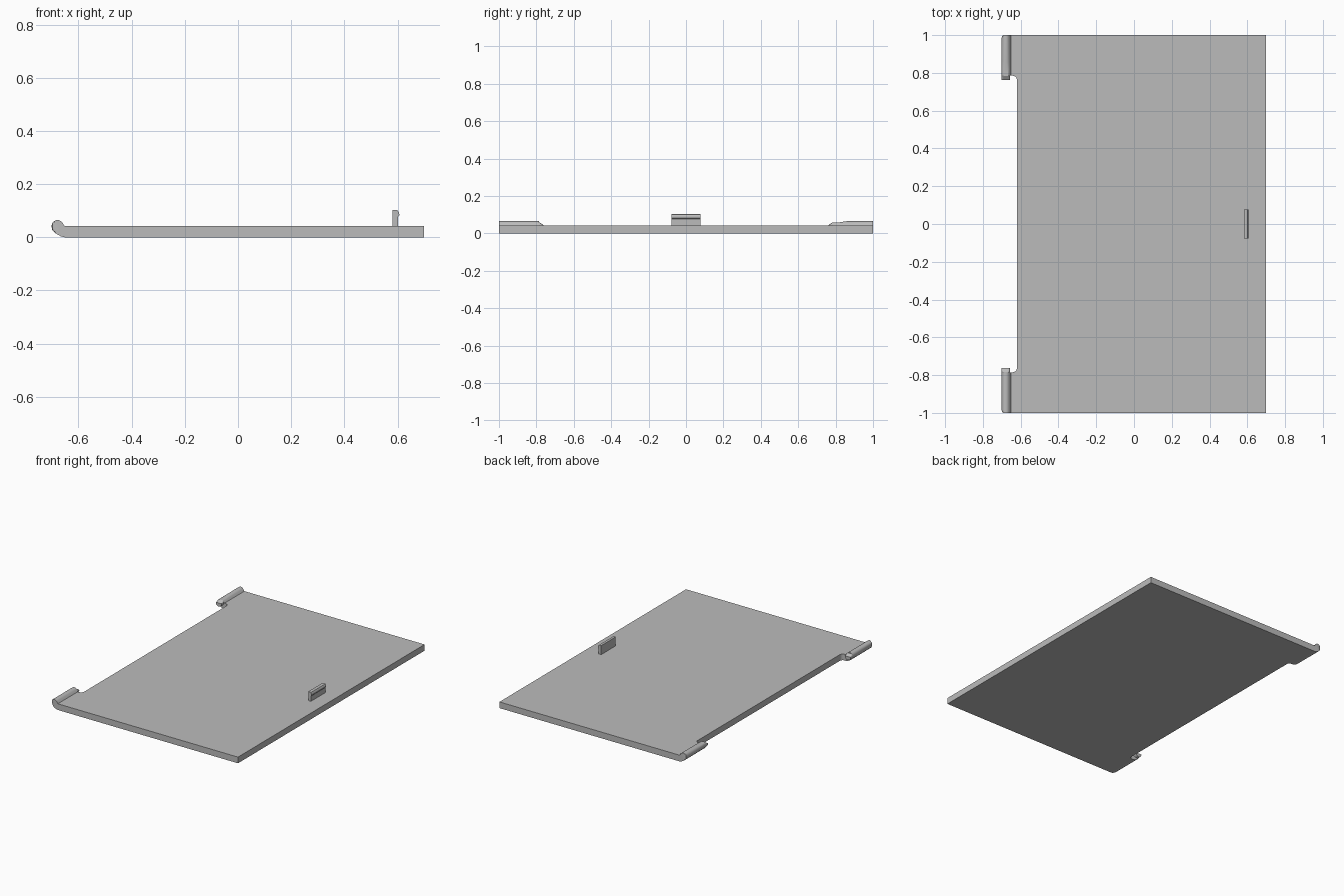
import bpy
import bmesh
from math import sin, cos, pi, radians

cube = bpy.data.objects.get("Cube")
if cube:
    bpy.data.objects.remove(cube)

GREY = (0.5, 0.5, 0.5, 1)
grey = bpy.data.materials.new("light grey plastic")
grey.use_nodes = True
grey.diffuse_color = GREY
grey.node_tree.nodes["Principled BSDF"].inputs["Base Color"].default_value = GREY


def loft(name, rings, smooth=False):
    """Skin a closed solid through rings that have equal point counts."""
    bm = bmesh.new()
    loops = [[bm.verts.new(p) for p in ring] for ring in rings]
    n = len(loops[0])
    for a, b in zip(loops, loops[1:]):
        for i in range(n):
            j = (i + 1) % n
            bm.faces.new((a[i], a[j], b[j], b[i]))
    bm.faces.new(loops[0])
    bm.faces.new(loops[-1])
    bmesh.ops.recalc_face_normals(bm, faces=bm.faces)
    mesh = bpy.data.meshes.new(name)
    bm.to_mesh(mesh)
    bm.free()
    mesh.materials.append(grey)
    obj = bpy.data.objects.new(name, mesh)
    bpy.context.collection.objects.link(obj)
    if smooth:
        bpy.ops.object.select_all(action="DESELECT")
        obj.select_set(True)
        bpy.context.view_layer.objects.active = obj
        bpy.ops.object.shade_smooth_by_angle(angle=radians(30))
    return obj


def arc(cx, cy, r, start, end, steps=8):
    angles = [radians(start + (end - start) * i / steps) for i in range(steps + 1)]
    return [(cx + r * cos(a), cy + r * sin(a)) for a in angles]


def sweep(name, profile, stations, side):
    """Run an x-z profile along y, trimmed at each station (y, least x, greatest z)."""
    rings = [[(max(x, low_x), side * y, min(z, high_z)) for x, z in profile]
             for y, low_x, high_z in stations]
    return loft(name, rings, True)


THICK = 0.042
EDGE, ROOT = -0.62, -0.652      # recessed edge, hinge root
NOTCH, FILLET = 0.785, 0.022    # inner end of the hinge ears

# Flat panel with a filleted recess between the two hinge ears
corner = arc(EDGE - FILLET, NOTCH - FILLET, FILLET, 90, 0)
back_half = [(0.7, 1), (ROOT, 1), (ROOT, NOTCH)] + corner
outline = back_half + [(x, -y) for x, y in reversed(back_half)]
loft("panel", [[(x, y, z) for x, y in outline] for z in (0, THICK)])

# Curled hinge ears, each with a chamfered pin reaching inward
PIN_X, PIN_Z, PIN_R = -0.679, 0.043, 0.022
ear = ([(ROOT, THICK)] + arc(PIN_X, PIN_Z, PIN_R, 35, 180)
       + [(-0.7, 0.03), (-0.694, 0.022), (-0.682, 0.012), (-0.667, 0.004), (ROOT, 0)])
pin = arc(PIN_X, PIN_Z, PIN_R, 0, 345, 23)

for label, side, ramp in (("front", -1, [(0.785, -1, 1)]),
                          ("back", 1, [(0.785, -1, 0.059), (0.82, -1, 0.059), (0.86, -1, 1)])):
    tail = [(0.985, -1, 1), (0.996, -0.697, 1), (1, -0.69, 1)]
    sweep(label + "_hinge_ear", ear, ramp + tail, side)
    sweep(label + "_hinge_pin", pin, [(0.763, -1, 0.045), (0.784, -1, 0.059), (0.786, -1, 0.059)], side)

# Upright latch tab with a small catch lip
tab = [(0.582, THICK), (0.602, THICK), (0.602, 0.077), (0.607, 0.083),
       (0.606, 0.092), (0.601, 0.101), (0.594, 0.103), (0.582, 0.103)]
loft("latch_tab", [[(x, y, z) for x, z in tab] for y in (-0.078, 0.078)])
